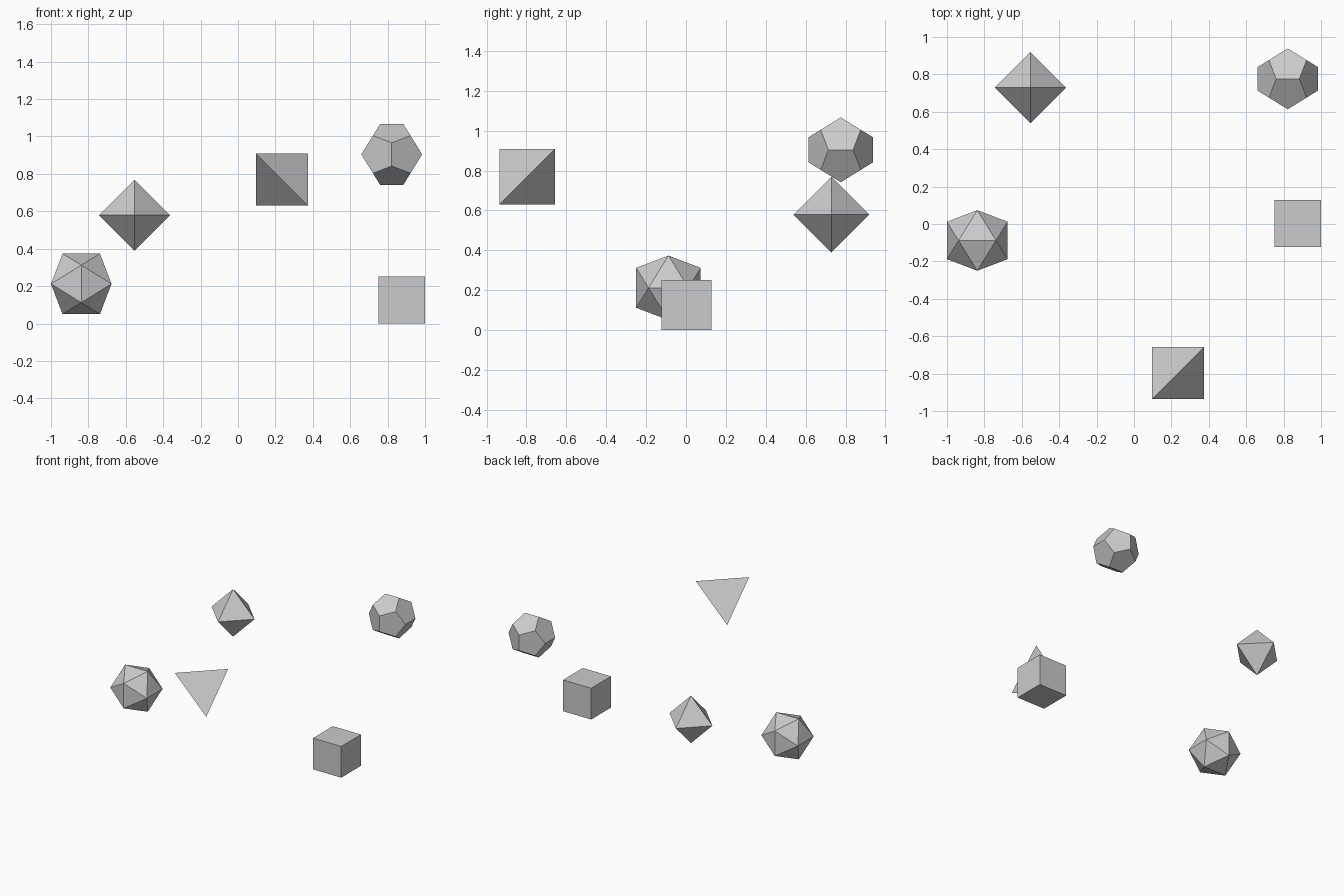
import bpy, bmesh, math
from itertools import product
from mathutils import Vector

if "Cube" in bpy.data.objects:
    bpy.data.objects.remove(bpy.data.objects["Cube"])

PHI = (1 + math.sqrt(5)) / 2


def cyclic(a, b, c):
    """All sign variants of (a, b, c) and its cyclic rotations."""
    pts = set()
    for s in product((1, -1), repeat=3):
        p = [v * k if v else 0 for v, k in zip((a, b, c), s)]
        for r in range(3):
            pts.add(tuple(p[r:] + p[:r]))
    return sorted(pts)


def solid(name, points, scale, centre):
    """Convex hull of the points, with coplanar triangles merged."""
    bm = bmesh.new()
    for p in points:
        bm.verts.new(Vector(p) * scale)
    bmesh.ops.convex_hull(bm, input=bm.verts[:])
    bmesh.ops.dissolve_limit(bm, angle_limit=0.02, verts=bm.verts[:], edges=bm.edges[:])
    bmesh.ops.recalc_face_normals(bm, faces=bm.faces[:])
    mesh = bpy.data.meshes.new(name)
    bm.to_mesh(mesh)
    bm.free()
    obj = bpy.data.objects.new(name, mesh)
    obj.location = centre
    bpy.context.collection.objects.link(obj)


cube_points = list(product((-1, 1), repeat=3))

# Tetrahedron: alternate corners of a cube
solid("tetrahedron", [p for p in cube_points if p[0] * p[1] * p[2] > 0],
      0.139, (0.235, -0.797, 0.769))
# Cube resting on the ground
solid("cube", cube_points, 0.125, (0.875, 0.003, 0.125))
# Octahedron
solid("octahedron", cyclic(1, 0, 0), 0.19, (-0.554, 0.729, 0.579))
# Dodecahedron: cube corners plus golden rectangles
solid("dodecahedron", cube_points + cyclic(1 / PHI, 0, PHI),
      0.1005, (0.822, 0.776, 0.904))
# Icosahedron: golden rectangles
solid("icosahedron", cyclic(1, 0, PHI), 0.1, (-0.838, -0.088, 0.212))
